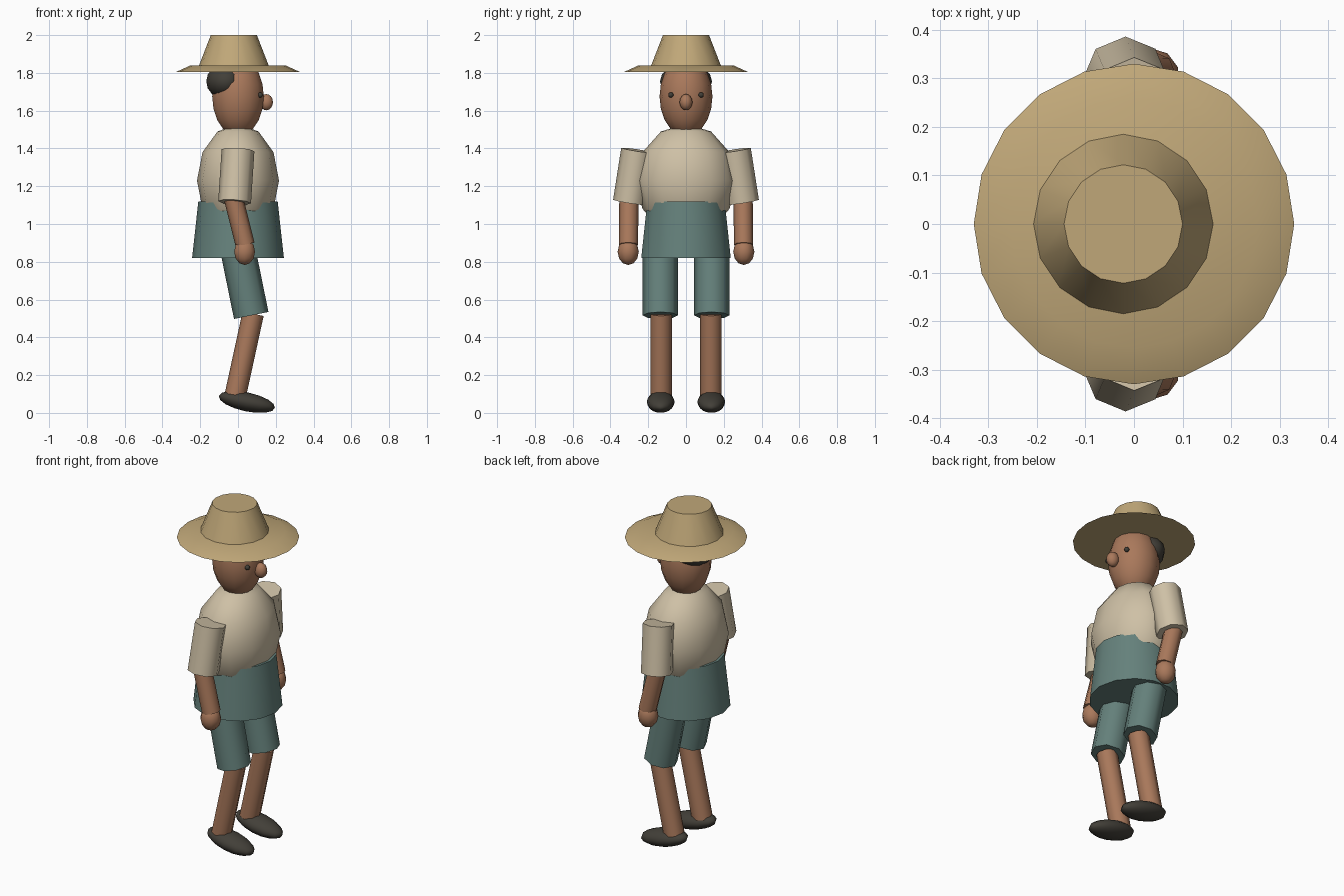
import bpy, math
from mathutils import Vector

if "Cube" in bpy.data.objects:
    bpy.data.objects.remove(bpy.data.objects["Cube"])


def make_material(name, rgb):
    m = bpy.data.materials.new(name)
    m.diffuse_color = (*rgb, 1)
    m.use_nodes = True
    m.node_tree.nodes["Principled BSDF"].inputs["Base Color"].default_value = m.diffuse_color
    return m


STRAW = make_material("straw", (0.53, 0.39, 0.19))
SKIN = make_material("skin", (0.40, 0.19, 0.105))
SHIRT = make_material("cream_cloth", (0.62, 0.53, 0.38))
TEAL = make_material("teal_cloth", (0.13, 0.22, 0.20))
DARK = make_material("dark", (0.055, 0.05, 0.04))


def finish(name, mat):
    ob = bpy.context.object
    ob.name = name
    ob.data.materials.append(mat)
    bpy.ops.object.shade_smooth_by_angle(angle=math.radians(50))
    return ob


def ball(name, mat, loc, size, seg=12, rings=8, tilt=0):
    bpy.ops.mesh.primitive_uv_sphere_add(segments=seg, ring_count=rings, radius=1,
                                         location=loc, rotation=(0, tilt, 0))
    bpy.context.object.scale = size
    return finish(name, mat)


def tube(name, mat, low, high, r_low, r_high=None, sides=8):
    a, b = Vector(low), Vector(high)
    bpy.ops.mesh.primitive_cone_add(vertices=sides, radius1=r_low,
                                    radius2=r_low if r_high is None else r_high,
                                    depth=(b - a).length, location=(a + b) / 2)
    ob = bpy.context.object
    # tilt about the axes without twisting, so the sides stay aligned
    ob.rotation_mode = 'QUATERNION'
    ob.rotation_quaternion = Vector((0, 0, 1)).rotation_difference(b - a)
    return finish(name, mat)


# Hat
tube("hat_brim", STRAW, (0, 0, 1.804), (0, 0, 1.838), 0.33, 0.255, 20)
tube("hat_crown", STRAW, (-0.022, 0, 1.825), (-0.022, 0, 2.0), 0.19, 0.122, 16)

# Head, hair and nose
ball("head", SKIN, (0, 0, 1.675), (0.14, 0.14, 0.21), 14, 10)
ball("hair", DARK, (-0.065, 0, 1.755), (0.103, 0.138, 0.095), 12, 8)
ball("nose", SKIN, (0.15, 0, 1.645), (0.037, 0.034, 0.043), 10, 8)

# Shirt body and the flared trouser top
ball("torso", SHIRT, (0, 0, 1.23), (0.217, 0.266, 0.30), 12, 6)
hips = tube("trouser_top", TEAL, (0, 0, 0.82), (0, 0, 1.12), 0.243, 0.21, 14)
hips.rotation_mode = 'XYZ'
hips.rotation_euler = (0, 0, math.radians(90))

# Paired parts
for side, s in (("left", 1), ("right", -1)):
    ball(side + "_eye", DARK, (0.118, s * 0.08, 1.683), (0.014,) * 3, 8, 6)
    # Arm
    tube(side + "_sleeve", SHIRT, (-0.018, s * 0.300, 1.115), (0, s * 0.257, 1.39), 0.087)
    tube(side + "_forearm", SKIN, (0.038, s * 0.305, 0.89), (-0.025, s * 0.302, 1.14), 0.051)
    ball(side + "_hand", SKIN, (0.035, s * 0.306, 0.853), (0.058, 0.056, 0.07), 10, 6)
    # Leg
    tube(side + "_trouser_leg", TEAL, (0.07, s * 0.136, 0.516), (-0.005, s * 0.136, 0.885), 0.093)
    tube(side + "_shin", SKIN, (-0.018, s * 0.132, 0.075), (0.08, s * 0.132, 0.525), 0.057)
    ball(side + "_shoe", DARK, (0.047, s * 0.134, 0.058), (0.152, 0.074, 0.05), 12, 8,
         math.radians(12))
